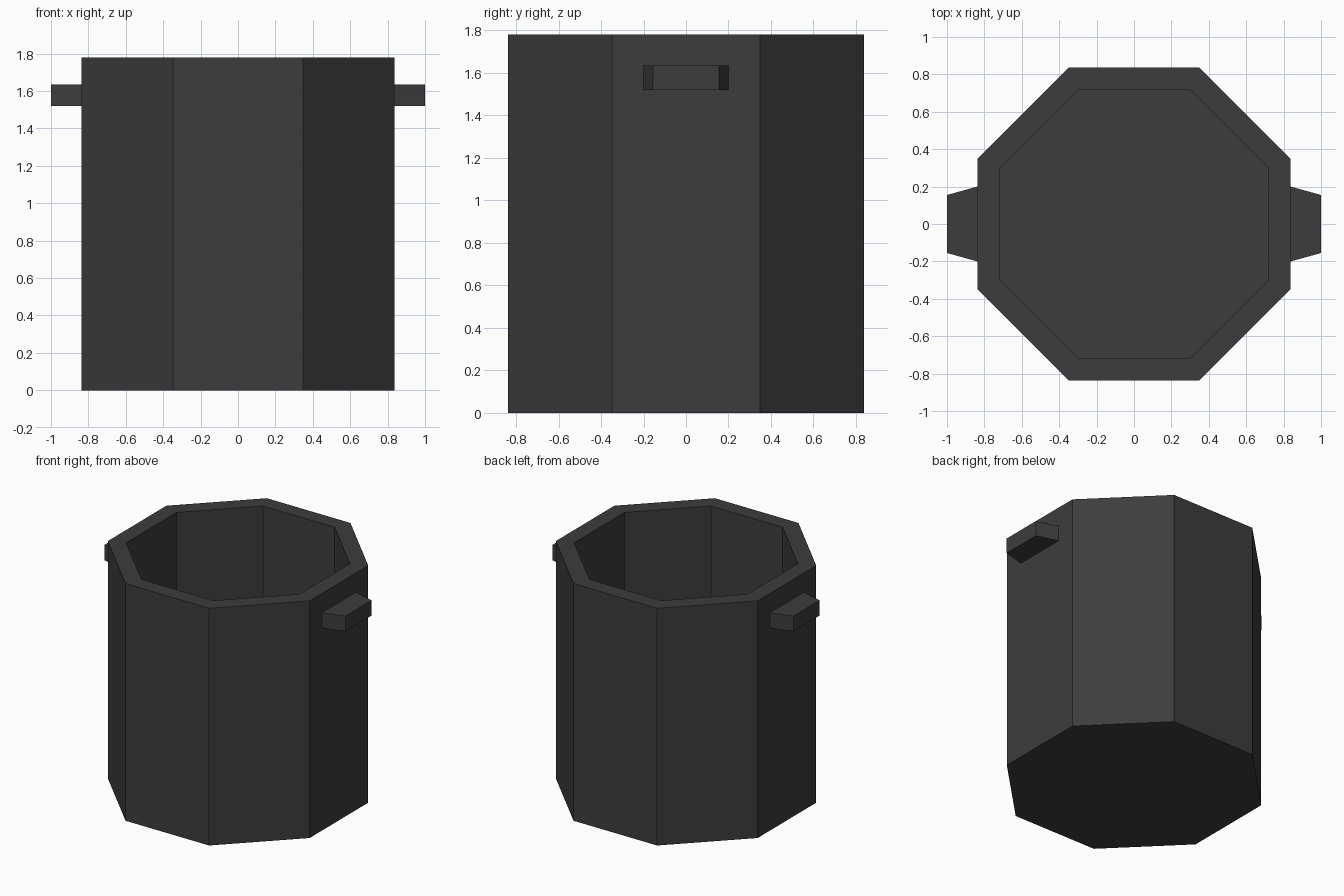
import bpy, bmesh, math

cube = bpy.data.objects.get("Cube")
if cube:
    bpy.data.objects.remove(cube, do_unlink=True)

HEIGHT, OUTER, INNER, FLOOR = 1.78, 0.838, 0.72, 0.12  # widths are apothems

iron = bpy.data.materials.new("dark iron")
colour = (0.046, 0.046, 0.046, 1)
iron.diffuse_color = colour
iron.use_nodes = True
bsdf = next(n for n in iron.node_tree.nodes if n.type == 'BSDF_PRINCIPLED')
bsdf.inputs["Base Color"].default_value = colour


def finish(bm, name):
    bmesh.ops.recalc_face_normals(bm, faces=bm.faces)
    mesh = bpy.data.meshes.new(name)
    bm.to_mesh(mesh)
    bm.free()
    mesh.materials.append(iron)
    obj = bpy.data.objects.new(name, mesh)
    bpy.context.collection.objects.link(obj)
    return obj


def octagon(bm, apothem, z):
    radius = apothem / math.cos(math.pi / 8)
    angles = [(i + 0.5) * math.pi / 4 for i in range(8)]
    return [bm.verts.new((radius * math.cos(a), radius * math.sin(a), z)) for a in angles]


# Pot: outer wall, rim, inner wall and floor as linked octagon rings
bm = bmesh.new()
rings = [octagon(bm, a, z) for a, z in
         ((OUTER, 0), (OUTER, HEIGHT), (INNER, HEIGHT), (INNER, FLOOR))]
for low, high in zip(rings, rings[1:]):
    for i in range(8):
        j = (i + 1) % 8
        bm.faces.new((low[i], low[j], high[j], high[i]))
bm.faces.new(rings[0])
bm.faces.new(rings[-1])
finish(bm, "pot_body")

# Handles: tapered lugs on both sides
for name, side in (("left_handle", 1), ("right_handle", -1)):
    bm = bmesh.new()
    outline = ((OUTER, -0.2), (1, -0.155), (1, 0.155), (OUTER, 0.2))
    base = bm.faces.new([bm.verts.new((side * x, y, 1.52)) for x, y in outline])
    top = bmesh.ops.extrude_face_region(bm, geom=[base], use_keep_orig=True)["geom"]
    bmesh.ops.translate(bm, vec=(0, 0, 0.115),
                        verts=[v for v in top if isinstance(v, bmesh.types.BMVert)])
    finish(bm, name)
